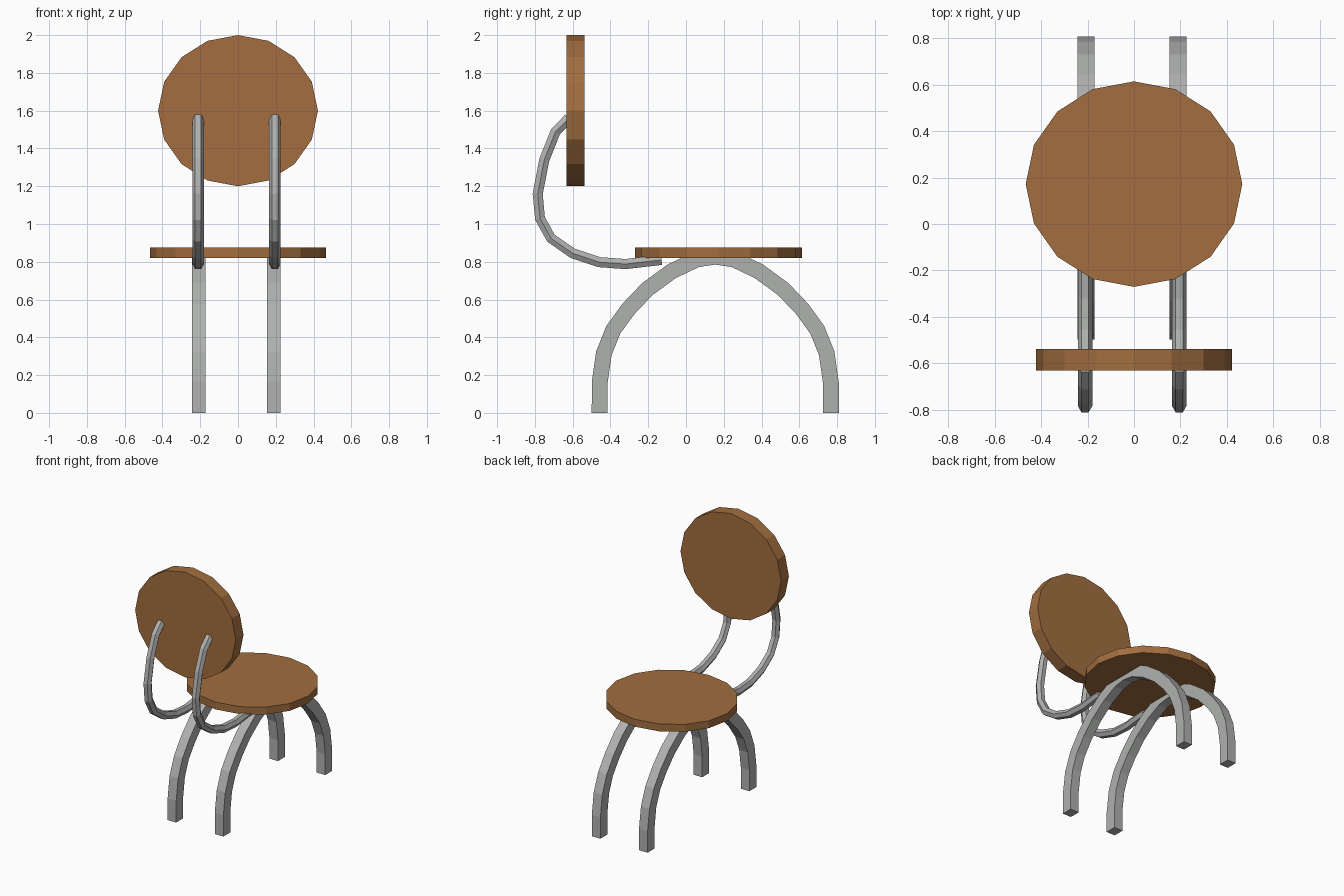
import bpy, bmesh, math
from mathutils import Vector, Matrix

if "Cube" in bpy.data.objects:
    bpy.data.objects.remove(bpy.data.objects["Cube"])


def material(name, rgb):
    m = bpy.data.materials.new(name)
    m.diffuse_color = (*rgb, 1)
    m.use_nodes = True
    m.node_tree.nodes["Principled BSDF"].inputs["Base Color"].default_value = m.diffuse_color
    return m


wood = material("brown wood", (0.36, 0.155, 0.05))
metal = material("grey metal", (0.43, 0.44, 0.43))


def finish(name, bm, mat):
    bmesh.ops.recalc_face_normals(bm, faces=bm.faces)
    me = bpy.data.meshes.new(name)
    bm.to_mesh(me)
    bm.free()
    me.materials.append(mat)
    ob = bpy.data.objects.new(name, me)
    bpy.context.collection.objects.link(ob)
    return ob


def disc(name, centre, radii, depth, upright=False):
    """Sixteen-sided oval disc, lying flat or standing upright."""
    bm = bmesh.new()
    rot = Matrix.Rotation(math.pi / 2, 4, 'X') if upright else Matrix()
    mat = Matrix.Translation(centre) @ rot @ Matrix.Diagonal((*radii, 1, 1))
    bmesh.ops.create_cone(bm, cap_ends=True, segments=16, radius1=1, radius2=1,
                          depth=depth, matrix=mat)
    return finish(name, bm, wood)


def sweep(name, x, path, section):
    """Sweep a section (x offset, in-plane offset) along a y-z path."""
    bm = bmesh.new()
    pts = [Vector(p) for p in path]
    last = len(pts) - 1
    rings = []
    for i, p in enumerate(pts):
        t = (pts[min(i + 1, last)] - pts[max(i - 1, 0)]).normalized()
        n = Vector((-t.y, t.x))
        rings.append([bm.verts.new((x + a, p.x + n.x * b, p.y + n.y * b))
                      for a, b in section])
    k = len(section)
    for r, s in zip(rings, rings[1:]):
        for j in range(k):
            bm.faces.new((r[j], r[(j + 1) % k], s[(j + 1) % k], s[j]))
    bm.faces.new(rings[0])
    bm.faces.new(rings[-1])
    return finish(name, bm, metal)


# Seat and backrest
disc("seat", (0, 0.172, 0.847), (0.467, 0.443), 0.056)
disc("backrest", (0, -0.585, 1.6), (0.423, 0.40), 0.094, upright=True)

# Half of the leg arch (distance from arch centre, height), mirrored in y
half = [(0.612, 0), (0.612, 0.16), (0.59, 0.315), (0.54, 0.44), (0.46, 0.55),
        (0.36, 0.655), (0.23, 0.75), (0.10, 0.812)]
mid = 0.155
arch = [(mid - d, z) for d, z in half] + [(mid, 0.827)] + \
       [(mid + d, z) for d, z in reversed(half)]
square = [(-0.036, -0.042), (0.036, -0.042), (0.036, 0.042), (-0.036, 0.042)]

# Bent tube carrying the backrest
bend = [(-0.13, 0.81), (-0.32, 0.788), (-0.46, 0.798), (-0.60, 0.845),
        (-0.715, 0.925), (-0.773, 1.03), (-0.785, 1.16), (-0.75, 1.34),
        (-0.69, 1.49), (-0.62, 1.56)]
hexagon = [(0.031 * math.cos(i * math.pi / 3), 0.031 * math.sin(i * math.pi / 3))
           for i in range(6)]

for side, leg_x, tube_x in (("left", -0.207, -0.211), ("right", 0.19, 0.195)):
    sweep(side + "_leg_arch", leg_x, arch, square)
    sweep(side + "_back_tube", tube_x, bend, hexagon)
